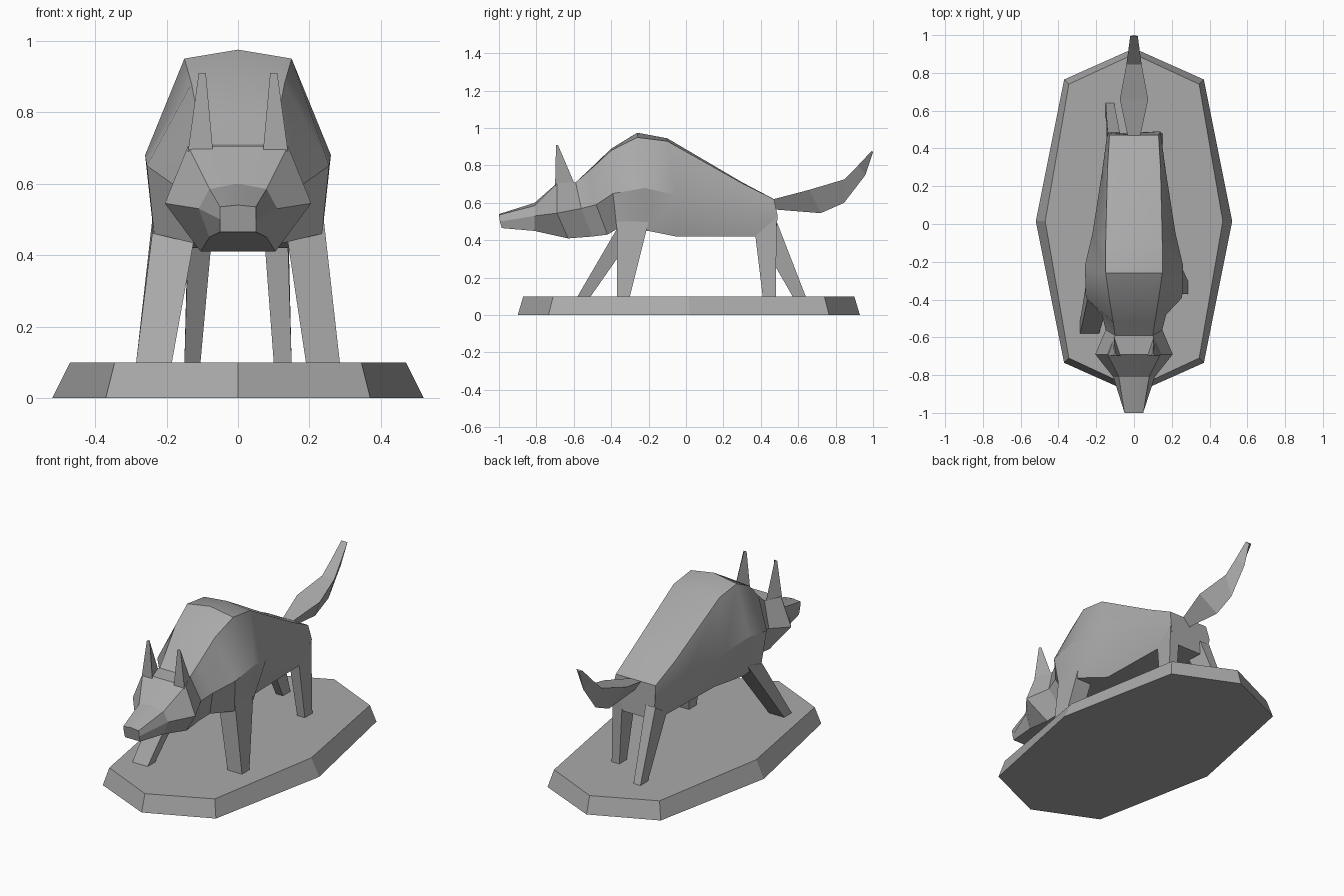
import bpy
import bmesh
import math

if "Cube" in bpy.data.objects:
    bpy.data.objects.remove(bpy.data.objects["Cube"])

# One plain stone colour for the whole figure
grey = bpy.data.materials.new("stone grey")
grey.use_nodes = True
colour = (0.4, 0.4, 0.4, 1)
grey.diffuse_color = colour
grey.node_tree.nodes["Principled BSDF"].inputs["Base Color"].default_value = colour


def loft(name, rings, smooth_angle=0):
    """Skin a closed tube through rings of (x, y, z) points and cap both ends."""
    bm = bmesh.new()
    loops = [[bm.verts.new(point) for point in ring] for ring in rings]
    for first, second in zip(loops, loops[1:]):
        count = len(first)
        for i in range(count):
            j = (i + 1) % count
            bm.faces.new((first[i], first[j], second[j], second[i]))
    bm.faces.new(loops[0])
    bm.faces.new(loops[-1])
    bmesh.ops.recalc_face_normals(bm, faces=bm.faces)
    mesh = bpy.data.meshes.new(name)
    bm.to_mesh(mesh)
    bm.free()
    mesh.materials.append(grey)
    obj = bpy.data.objects.new(name, mesh)
    bpy.context.collection.objects.link(obj)
    if smooth_angle:
        bpy.ops.object.select_all(action='DESELECT')
        obj.select_set(True)
        bpy.context.view_layer.objects.active = obj
        bpy.ops.object.shade_smooth_by_angle(angle=math.radians(smooth_angle))
    return obj


def mirrored_ring(half):
    """Close a half outline, given from the ridge down, across the middle."""
    left = [(x, y, z) for x, y, z in half]
    right = [(-x, y, z) for x, y, z in reversed(half) if x > 0]
    return left + right


def section(ridge, shoulder, flank, belly):
    """Cross-section: ridge (y, z), shoulder (x, z), flank and belly (x, y, z)."""
    return mirrored_ring([(0, *ridge), (shoulder[0], ridge[0], shoulder[1]), flank, belly])


def box_ring(xs, ys, z):
    """Level four-sided ring; z may differ between front and back."""
    (x0, x1), (y0, y1) = xs, ys
    front_z, back_z = z
    return [(x0, y0, front_z), (x1, y0, front_z), (x1, y1, back_z), (x0, y1, back_z)]


# Plinth: a long octagon with sloping sides
def plinth_ring(end, corner_x, corner_y, side, z):
    middle = 0.015
    half = [(0, middle + end, z), (corner_x, middle + corner_y, z), (side, middle, z),
            (corner_x, middle - corner_y, z), (0, middle - end, z)]
    return mirrored_ring(half)


loft("plinth", [plinth_ring(0.915, 0.37, 0.75, 0.52, 0),
                plinth_ring(0.885, 0.345, 0.725, 0.47, 0.1)])

# Body, from rump to neck
neck = section((-0.59, 0.71), (0.1, 0.71), (0.15, -0.56, 0.57), (0.1, -0.5, 0.42))
loft("body", [
    section((0.47, 0.62), (0.13, 0.62), (0.14, 0.49, 0.53), (0.12, 0.48, 0.42)),
    section((0.3, 0.71), (0.14, 0.705), (0.17, 0.27, 0.57), (0.14, 0.37, 0.42)),
    section((-0.1, 0.945), (0.15, 0.93), (0.22, -0.05, 0.64), (0.15, -0.05, 0.42)),
    section((-0.26, 0.975), (0.15, 0.95), (0.26, -0.22, 0.68), (0.235, -0.2, 0.45)),
    section((-0.4, 0.89), (0.13, 0.88), (0.255, -0.39, 0.65), (0.235, -0.37, 0.46)),
    section((-0.52, 0.775), (0.11, 0.77), (0.17, -0.48, 0.59), (0.11, -0.42, 0.43)),
    neck,
], 30)

# Head and tapering muzzle
loft("head", [
    neck,
    section((-0.69, 0.705), (0.14, 0.705), (0.205, -0.69, 0.545), (0.105, -0.63, 0.41)),
    section((-0.81, 0.6), (0.08, 0.585), (0.11, -0.81, 0.53), (0.08, -0.81, 0.45)),
    section((-1, 0.54), (0.05, 0.535), (0.05, -0.995, 0.5), (0.05, -0.985, 0.465)),
], 20)

# Ears, mirrored across the middle
for name, side in (("left_ear", 1), ("right_ear", -1)):
    outer, inner = side * 0.14, side * 0.07
    loft(name, [
        [(outer, -0.7, 0.69), (inner, -0.7, 0.69), (side * 0.105, -0.595, 0.7)],
        [(side * 0.11, -0.695, 0.91), (side * 0.09, -0.695, 0.91), (side * 0.1, -0.685, 0.91)],
    ])

# Legs in a walking stance: (top x, top y, top z front and back, foot x, foot y)
legs = {
    "front_left_leg": ((0.13, 0.24), (-0.37, -0.2), (0.5, 0.5), (0.19, 0.285), (-0.37, -0.3)),
    "front_right_leg": ((-0.24, -0.12), (-0.37, -0.23), (0.46, 0.5), (-0.285, -0.185), (-0.58, -0.51)),
    "rear_left_leg": ((0.075, 0.14), (0.37, 0.485), (0.43, 0.52), (0.1, 0.15), (0.41, 0.48)),
    "rear_right_leg": ((-0.14, -0.075), (0.38, 0.485), (0.43, 0.5), (-0.15, -0.105), (0.57, 0.64)),
}
for name, (top_x, top_y, top_z, foot_x, foot_y) in legs.items():
    loft(name, [box_ring(top_x, top_y, top_z), box_ring(foot_x, foot_y, (0.1, 0.1))])


# Tail: flat on top with a keel underneath
def tail_ring(width, top_y, top_z, keel_y, keel_z):
    return [(width, top_y, top_z), (-width, top_y, top_z), (0, keel_y, keel_z)]


loft("tail", [
    tail_ring(0.03, 0.45, 0.615, 0.47, 0.565),
    tail_ring(0.075, 0.66, 0.67, 0.72, 0.545),
    tail_ring(0.04, 0.845, 0.725, 0.845, 0.6),
    tail_ring(0.03, 0.92, 0.8, 0.96, 0.75),
    tail_ring(0.02, 0.995, 0.88, 1, 0.87),
])
